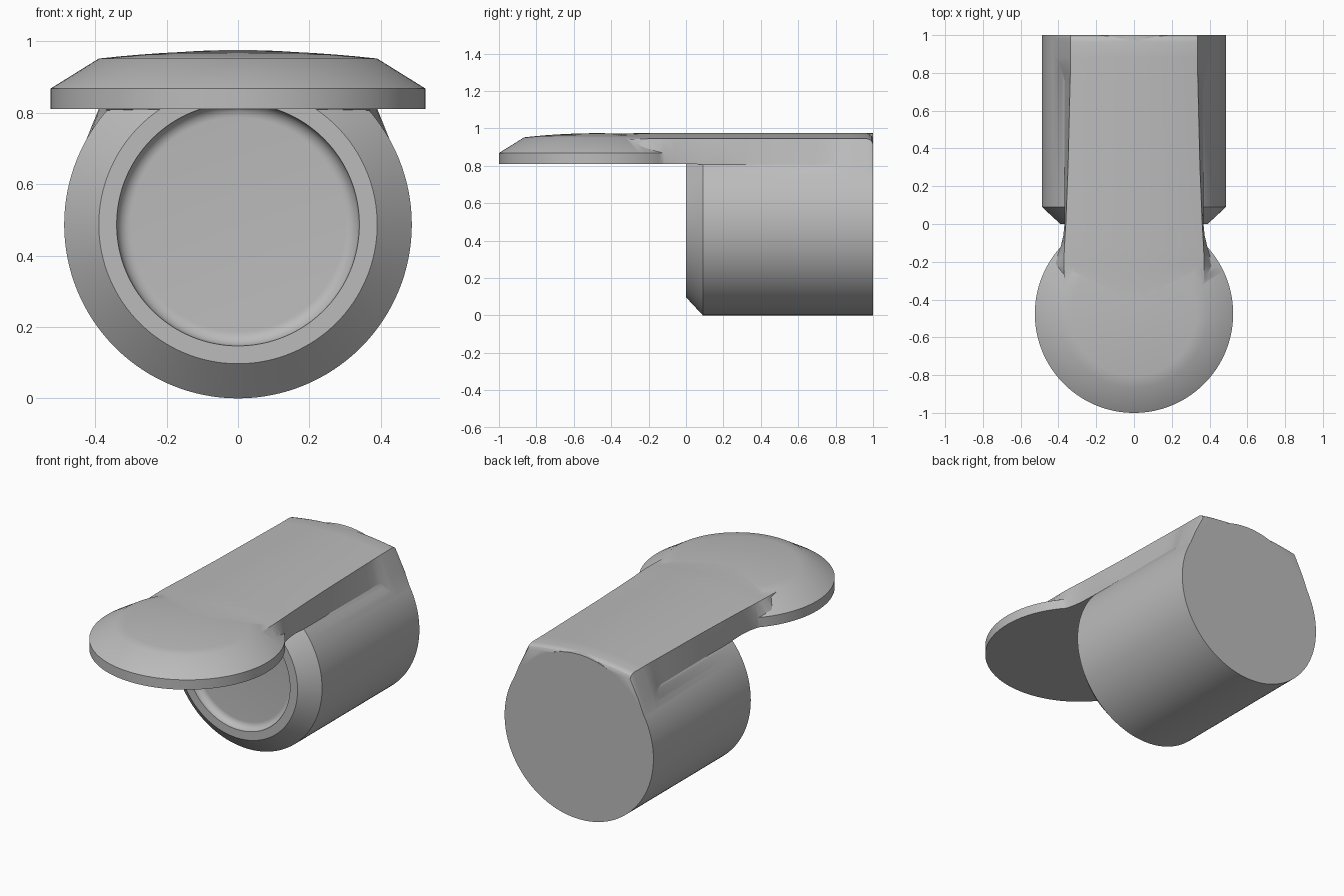
import bpy, bmesh, math
from mathutils import Vector

if "Cube" in bpy.data.objects:
    bpy.data.objects.remove(bpy.data.objects["Cube"])

grey = bpy.data.materials.new("plain_grey")
grey.diffuse_color = (0.5, 0.5, 0.5, 1)
grey.use_nodes = True
grey.node_tree.nodes["Principled BSDF"].inputs["Base Color"].default_value = grey.diffuse_color


def make_object(name, rings):
    """Skin a list of equal-length closed rings and cap both ends."""
    bm = bmesh.new()
    loops = [[bm.verts.new(p) for p in ring] for ring in rings]
    for a, b in zip(loops, loops[1:]):
        n = len(a)
        for i in range(n):
            j = (i + 1) % n
            bm.faces.new((a[i], a[j], b[j], b[i]))
    bm.faces.new(loops[0])
    bm.faces.new(loops[-1])
    bmesh.ops.recalc_face_normals(bm, faces=bm.faces)
    mesh = bpy.data.meshes.new(name)
    bm.to_mesh(mesh)
    bm.free()
    mesh.materials.append(grey)
    obj = bpy.data.objects.new(name, mesh)
    bpy.context.collection.objects.link(obj)
    return obj


def revolve(name, profile, place, n=128):
    return make_object(name, [[place(r * math.cos(math.tau * i / n), r * math.sin(math.tau * i / n), h)
                               for i in range(n)] for r, h in profile])


def table(rows, y):
    """Linear lookup in rows sorted by y."""
    for a, b in zip(rows, rows[1:]):
        if y <= b[0]:
            t = (y - a[0]) / (b[0] - a[0])
            return [p + (q - p) * t for p, q in zip(a[1:], b[1:])]
    return rows[-1][1:]


# Round body with chamfered front and shallow dished recess
R = 0.487
recess = [(0.30 + 0.04 * math.sin(a), 0.04 * math.cos(a))
          for a in (math.pi / 2 * i / 8 for i in range(9))]
body = revolve("round_body", recess + [(0.39, 0.0), (R, 0.09), (R, 1.0)],
               lambda u, v, h: Vector((u, h, R + v)))

# Round thumb pad with chamfer and gentle dome
dome = [(0.39 * t, 0.974 - 0.022 * t * t) for t in (1, 0.85, 0.7, 0.55, 0.4, 0.25, 0.1)]
pad = revolve("thumb_pad", [(0.525, 0.81), (0.525, 0.868)] + dome,
              lambda u, v, h: Vector((u, v - 0.475, h)))

# Lever strip: y, top half width, bottom half width, bottom z, top drop
rows = [(-0.45, 0.372, 0.375, 0.812, 0.006), (-0.22, 0.371, 0.43, 0.81, 0.001),
        (-0.17, 0.370, 0.409, 0.81, 0), (-0.12, 0.368, 0.388, 0.81, 0),
        (-0.06, 0.365, 0.374, 0.81, 0), (0.0, 0.361, 0.368, 0.81, 0),
        (0.3, 0.349, 0.368, 0.80, 0), (0.76, 0.338, 0.370, 0.80, 0),
        (0.80, 0.337, 0.385, 0.77, 0), (0.84, 0.336, 0.425, 0.71, 0),
        (0.88, 0.336, 0.437, 0.695, 0), (0.965, 0.335, 0.437, 0.695, 0),
        (0.98, 0.335, 0.437, 0.695, 0.004), (0.992, 0.335, 0.437, 0.695, 0.012),
        (1.0, 0.335, 0.437, 0.695, 0.028)]


def strip_ring(y):
    wt, wb, zb, drop = table(rows, y)
    top = [Vector((wt * s, y, 0.976 - drop - 0.031 * s * s))
           for s in (i / 12 for i in range(-12, 13))]
    zm = max(zb, 0.81)
    k = (0.945 - zm) / (0.945 - zb)
    wm = wt + (wb - wt) * k
    if zb > 0.8:                       # short skirt of the neck stays vertical
        wm, zm = wb, 0.868
    return top + [Vector((wm, y, zm)), Vector((wb, y, zb)),
                  Vector((-wb, y, zb)), Vector((-wm, y, zm))]


ys = sorted({r[0] for r in rows} | {0.1, 0.2, 0.4, 0.5, 0.6, 0.7})
strip = make_object("lever_strip", [strip_ring(y) for y in ys])

# Fuse all parts into one lever
body.name = "lever_body"
for part in (strip, pad):
    mod = body.modifiers.new("fuse", "BOOLEAN")
    mod.operation = "UNION"
    mod.solver = "EXACT"
    mod.object = part
bpy.context.view_layer.objects.active = body
body.select_set(True)
for mod in list(body.modifiers):
    bpy.ops.object.modifier_apply(modifier=mod.name)
for part in (strip, pad):
    bpy.data.objects.remove(part)
bpy.ops.object.shade_smooth_by_angle(angle=math.radians(28))
